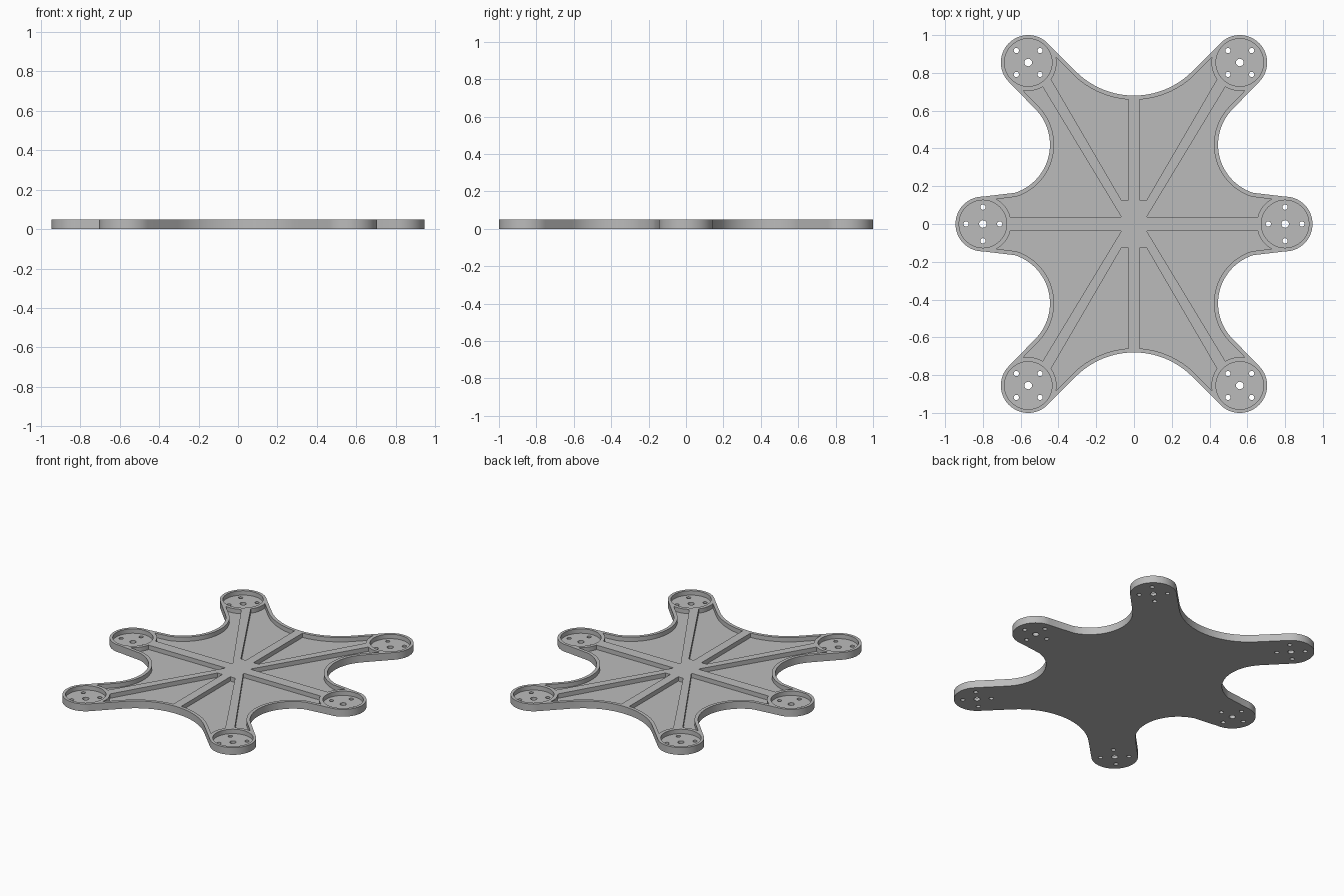
import bpy, bmesh
from math import sin, cos, radians

cube = bpy.data.objects.get("Cube")
if cube:
    bpy.data.objects.remove(cube, do_unlink=True)

THICK, FLOOR, RIM = 0.05, 0.02, 0.022
PAD_R = 0.145
SIDE_PAD, CORNER_PAD = (0.80, 0.0), (0.56, 0.855)


def arc(center, r, start, end, steps):
    angles = [radians(start + (end - start) * i / steps) for i in range(steps + 1)]
    return [(center[0] + r * cos(a), center[1] + r * sin(a)) for a in angles]


def mirrored(quarter):
    """Complete a quarter outline across both axes."""
    loop = list(quarter)
    loop += [(-x, y) for x, y in reversed(quarter)]
    loop += [(-x, -y) for x, y in quarter]
    loop += [(x, -y) for x, y in reversed(quarter)]
    clean = []
    for p in loop:
        if not clean or abs(p[0] - clean[-1][0]) + abs(p[1] - clean[-1][1]) > 1e-5:
            clean.append(p)
    first, last = clean[0], clean[-1]
    if abs(first[0] - last[0]) + abs(first[1] - last[1]) < 1e-5:
        clean.pop()
    return clean


def prism(name, loops, z0, z1):
    """Extrude one or more separate closed outlines between two heights."""
    bm = bmesh.new()
    for loop in loops:
        face = bm.faces.new([bm.verts.new((x, y, z0)) for x, y in loop])
        top = bmesh.ops.extrude_face_region(bm, geom=[face])["geom"]
        verts = [g for g in top if isinstance(g, bmesh.types.BMVert)]
        bmesh.ops.translate(bm, verts=verts, vec=(0, 0, z1 - z0))
    bmesh.ops.recalc_face_normals(bm, faces=bm.faces)
    mesh = bpy.data.meshes.new(name)
    bm.to_mesh(mesh)
    bm.free()
    obj = bpy.data.objects.new(name, mesh)
    bpy.context.collection.objects.link(obj)
    return obj


def cut(target, cutter):
    """Subtract the cutter and discard it."""
    cutter.hide_render = True
    mod = target.modifiers.new("cut", "BOOLEAN")
    mod.operation = "DIFFERENCE"
    mod.solver = "EXACT"
    mod.object = cutter
    bpy.context.view_layer.objects.active = target
    bpy.ops.object.modifier_apply(modifier=mod.name)
    bpy.data.objects.remove(cutter, do_unlink=True)


def outline(inset):
    """Six-armed plate edge, moved inward by the inset."""
    r = PAD_R - inset
    return mirrored(
        arc(SIDE_PAD, r, 0, 90, 20)
        + arc((0.713, 0.42), 0.268 + inset, 252, 135, 28)
        + arc(CORNER_PAD, r, -45, 135, 40)
        + arc((0, 1.115), 0.435 + inset, -45, -90, 16))


pads = [(s * SIDE_PAD[0], 0) for s in (1, -1)]
pads += [(sx * CORNER_PAD[0], sy * CORNER_PAD[1]) for sx in (1, -1) for sy in (1, -1)]


def discs(radius, steps=64):
    return [arc(p, radius, 0, 360 - 360 / steps, steps - 1) for p in pads]


# Plate body
plate = prism("motor_mount_plate", [outline(0)], 0, THICK)

# Pockets: inset outline minus the rib star and the pad rings
pockets = prism("pocket_cutter", [outline(RIM)], FLOOR, 0.1)
rib_star = mirrored([(1.2, 0.037), (0.067, 0.037), (0.52, 0.786), (0.47, 0.819),
                     (0.067, 0.127), (0.03, 0.127), (0.03, 1.2)])
cut(pockets, prism("rib_blocker", [rib_star], -0.1, 0.2))
cut(pockets, prism("pad_blocker", discs(0.15), -0.1, 0.2))
cut(plate, pockets)

# Round recess in each pad
cut(plate, prism("pad_recess_cutter", discs(0.126), FLOOR, 0.1))

# Shaft hole and four screw holes in each pad
holes = discs(0.02, 20)
for x, y in pads:
    turn = 0 if y == 0 else 45
    for bx, by in arc((x, y), 0.089, turn, turn + 270, 3):
        holes.append(arc((bx, by), 0.014, 0, 337.5, 15))
cut(plate, prism("hole_cutter", holes, -0.1, 0.2))

# Colour and shading
grey = bpy.data.materials.new("plain_grey")
grey.use_nodes = True
colour = (0.5, 0.5, 0.5, 1)
grey.diffuse_color = colour
grey.node_tree.nodes["Principled BSDF"].inputs["Base Color"].default_value = colour
plate.data.materials.clear()
plate.data.materials.append(grey)
for poly in plate.data.polygons:
    poly.material_index = 0

bpy.ops.object.select_all(action="DESELECT")
plate.select_set(True)
bpy.context.view_layer.objects.active = plate
bpy.ops.object.shade_smooth_by_angle(angle=radians(30))
